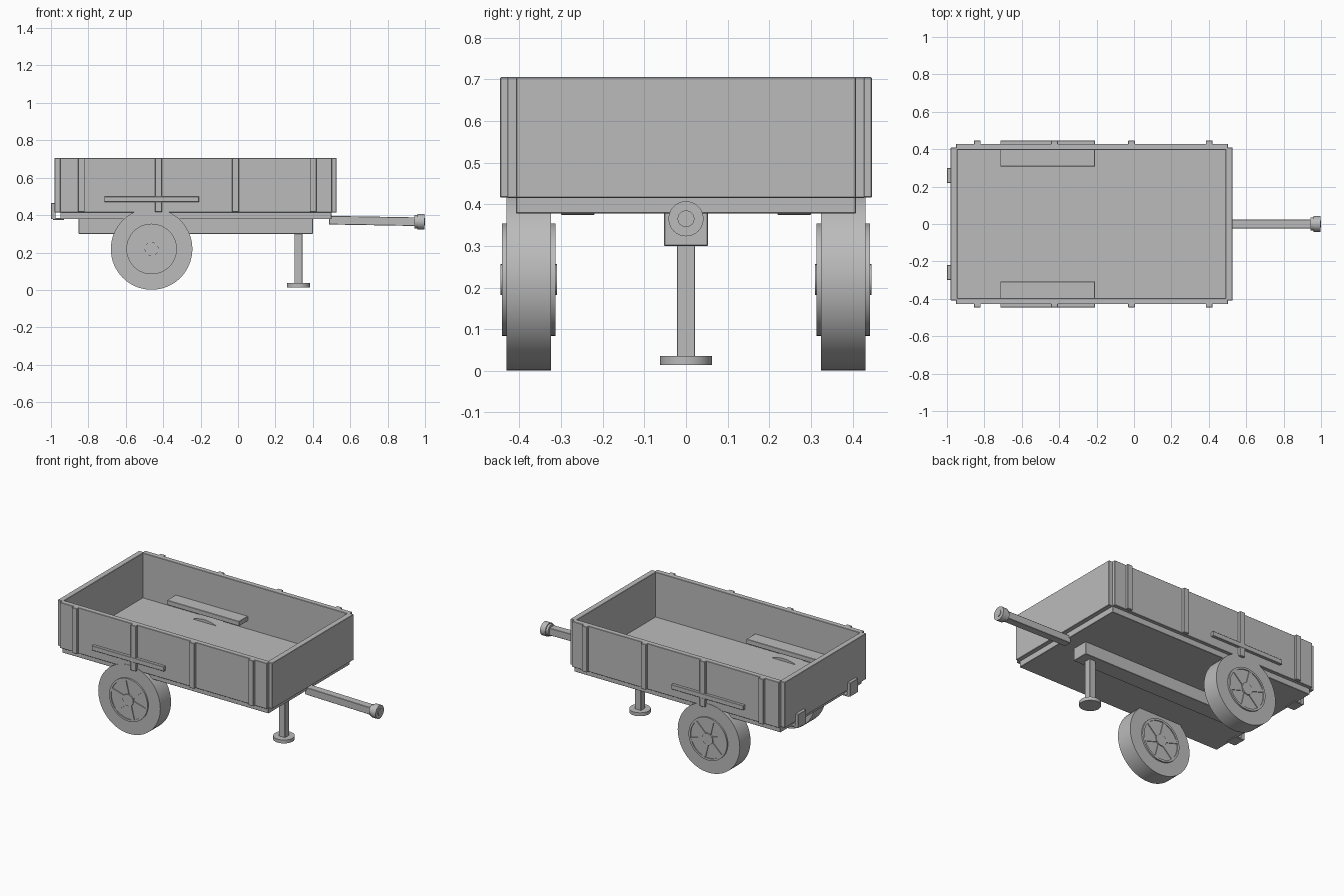
import bpy
import math
from mathutils import Vector

if "Cube" in bpy.data.objects:
    bpy.data.objects.remove(bpy.data.objects["Cube"])

GREY = (0.5, 0.5, 0.5, 1)
paint = bpy.data.materials.new("plain_grey")
paint.use_nodes = True
paint.diffuse_color = GREY
paint.node_tree.nodes["Principled BSDF"].inputs["Base Color"].default_value = GREY


def finish(name, bevel=0.0):
    ob = bpy.context.object
    ob.name = name
    ob.data.materials.append(paint)
    if bevel:
        mod = ob.modifiers.new("soft_edge", "BEVEL")
        mod.width = bevel
        mod.segments = 1
    return ob


def box(name, x, y, z, bevel=0.002):
    """Box from (low, high) ranges on each axis."""
    lo, hi = Vector((x[0], y[0], z[0])), Vector((x[1], y[1], z[1]))
    bpy.ops.mesh.primitive_cube_add(size=1, location=(lo + hi) / 2)
    bpy.context.object.scale = hi - lo
    bpy.ops.object.transform_apply(location=False, rotation=False, scale=True)
    return finish(name, bevel)


def cylinder(name, radius, depth, loc, rot=(0, 0, 0), sides=48):
    bpy.ops.mesh.primitive_cylinder_add(vertices=sides, radius=radius, depth=depth,
                                        location=loc, rotation=rot)
    bpy.ops.object.shade_smooth_by_angle(angle=math.radians(35))
    return finish(name)


def lathe(name, profile, loc, sides=64):
    """Closed (radius, y) profile turned round the y axis."""
    n = len(profile)
    verts, faces = [], []
    for i in range(sides):
        a = math.tau * i / sides
        verts += [(r * math.cos(a), y, r * math.sin(a)) for r, y in profile]
        for j in range(n):
            k, m = (i + 1) % sides, (j + 1) % n
            faces.append((i * n + j, i * n + m, k * n + m, k * n + j))
    mesh = bpy.data.meshes.new(name)
    mesh.from_pydata(verts, [], faces)
    ob = bpy.data.objects.new(name, mesh)
    bpy.context.collection.objects.link(ob)
    bpy.ops.object.select_all(action="DESELECT")
    bpy.context.view_layer.objects.active = ob
    ob.select_set(True)
    ob.location = loc
    bpy.ops.object.mode_set(mode="EDIT")
    bpy.ops.mesh.select_all(action="SELECT")
    bpy.ops.mesh.normals_make_consistent(inside=False)
    bpy.ops.object.mode_set(mode="OBJECT")
    bpy.ops.object.shade_smooth_by_angle(angle=math.radians(35))
    return finish(name)


# Bed, end boards and central chassis beam
box("bed", (-0.95, 0.50), (-0.408, 0.408), (0.378, 0.42))
box("front_board", (0.49, 0.527), (-0.408, 0.408), (0.415, 0.705))
box("tail_board", (-0.981, -0.945), (-0.408, 0.408), (0.415, 0.705))
box("chassis_beam", (-0.853, 0.40), (-0.053, 0.053), (0.30, 0.38))

WHEEL_X, WHEEL_Z = -0.462, 0.219
for side, s in (("right", -1), ("left", 1)):
    def span(a, b):
        return tuple(sorted((s * a, s * b)))

    # Side boards, stakes and mudguards
    box(side + "_board", (-0.952, 0.502), span(0.395, 0.429), (0.415, 0.705))
    for i, x in enumerate((-0.838, -0.425, -0.013, 0.402)):
        box(f"{side}_stake_{i + 1}", (x - 0.018, x + 0.018), span(0.42, 0.446), (0.416, 0.705))
    box(side + "_mudguard", (-0.715, -0.208), span(0.308, 0.447), (0.47, 0.50))

    # Tail latches
    box(side + "_latch", (-1.0, -0.975), span(0.22, 0.30), (0.378, 0.465))
    box(side + "_latch_foot", (-0.99, -0.93), span(0.22, 0.30), (0.374, 0.384))

    # Tyre, raised rim and dished wheel disc
    hub = (WHEEL_X, s * 0.3775, WHEEL_Z)
    lathe(side + "_tyre", [(0.12, -0.054), (0.218, -0.054), (0.218, 0.054), (0.12, 0.054)], hub)
    lathe(side + "_rim", [(0.122, -0.064), (0.135, -0.064), (0.135, 0.064), (0.122, 0.064)], hub)
    cylinder(side + "_wheel_disc", 0.125, 0.116, hub, (math.pi / 2, 0, 0))
    cylinder(side + "_hub_cap", 0.037, 0.136, hub, (math.pi / 2, 0, 0))
    # Each bar crosses the disc, giving two opposite spokes
    for i in range(3):
        spoke = box(f"{side}_spoke_{i + 1}", (-0.126, 0.126), (-0.063, 0.063), (-0.012, 0.012), 0)
        spoke.location = hub
        spoke.rotation_euler.y = math.pi * (i / 3 + 0.09)

# Drawbar and coupler
bar = box("drawbar", (0.487, 0.945), (-0.024, 0.024), (0.346, 0.392))
bar.rotation_euler.y = math.radians(1.0)
across = (0, math.pi / 2, 0)
cylinder("coupler_neck", 0.036, 0.03, (0.96, 0, 0.365), across)
cylinder("coupler", 0.042, 0.036, (0.978, 0, 0.365), across)
cylinder("coupler_pin", 0.02, 0.02, (0.99, 0, 0.365), across)

# Support leg
box("support_leg", (0.301, 0.345), (-0.022, 0.022), (0.03, 0.31))
cylinder("support_foot", 0.062, 0.022, (0.323, 0, 0.025))
